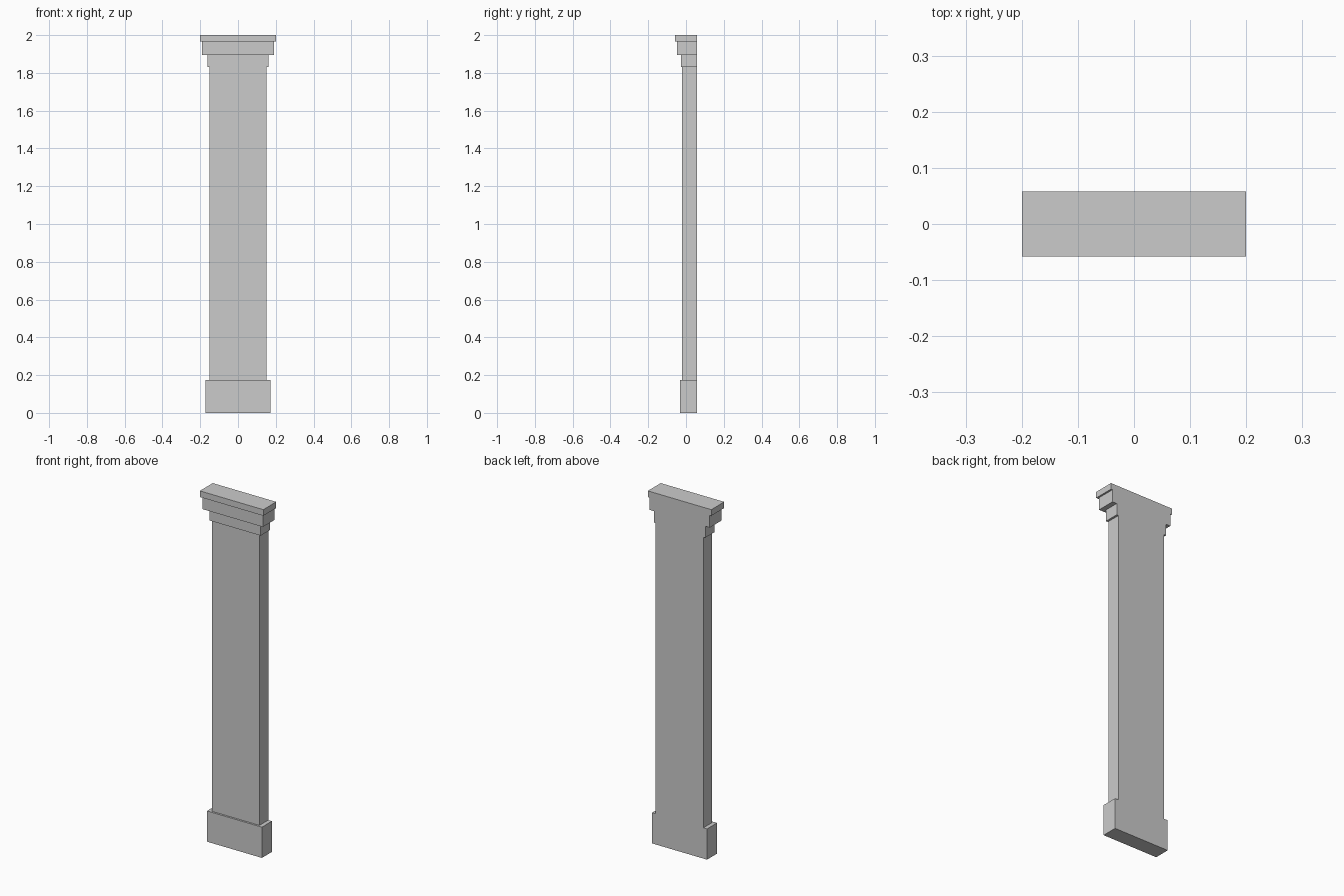
import bpy, bmesh

if "Cube" in bpy.data.objects:
    bpy.data.objects.remove(bpy.data.objects["Cube"])

BACK = 0.058  # flat wall side shared by every tier

# tiers from the floor up: half width, front y, bottom z, top z
tiers = [
    (0.173, -0.032, 0.0, 0.175),    # plinth
    (0.150, -0.021, 0.175, 1.83),   # shaft
    (0.162, -0.027, 1.83, 1.895),   # lower capital step
    (0.190, -0.048, 1.895, 1.965),  # upper capital step
    (0.200, -0.058, 1.965, 2.0),    # top slab
]

bm = bmesh.new()

# U-shaped outline at the bottom and top of each tier
rings = []
for half, front, low, high in tiers:
    for z in (low, high):
        outline = [(-half, BACK), (-half, front), (half, front), (half, BACK)]
        rings.append([bm.verts.new((x, y, z)) for x, y in outline])

# side faces and ledges between neighbouring outlines
for a, b in zip(rings, rings[1:]):
    for i in range(3):
        bm.faces.new((a[i], a[i + 1], b[i + 1], b[i]))

# underside, top and the flat stepped back
bm.faces.new(rings[0][::-1])
bm.faces.new(rings[-1])
bm.faces.new([r[3] for r in rings] + [r[0] for r in reversed(rings)])
bmesh.ops.recalc_face_normals(bm, faces=bm.faces)

mesh = bpy.data.meshes.new("pilaster")
bm.to_mesh(mesh)
bm.free()
bpy.context.collection.objects.link(bpy.data.objects.new("pilaster", mesh))
